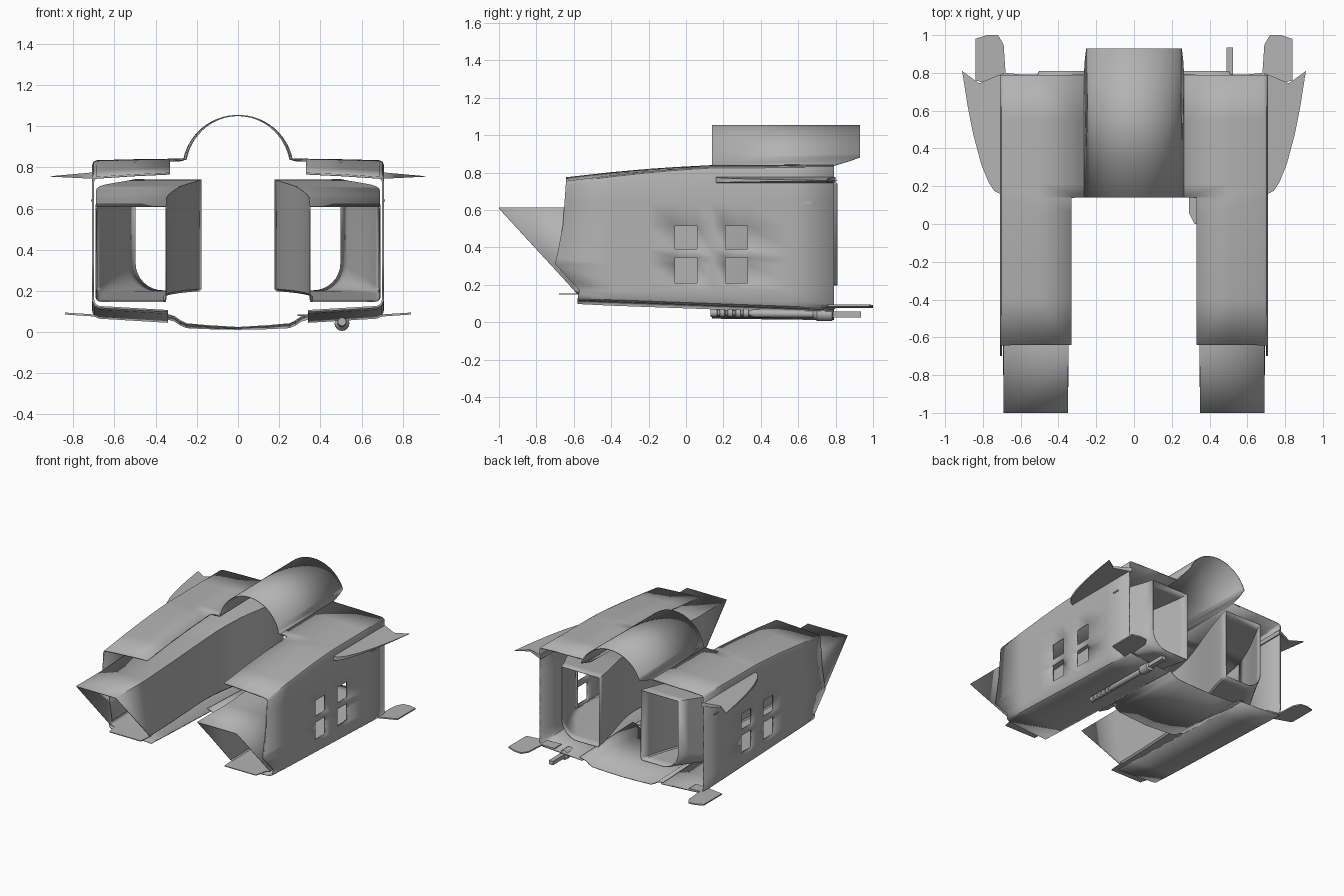
import bpy, bmesh, math
from mathutils import Vector

cube = bpy.data.objects.get("Cube")
if cube:
    bpy.data.objects.remove(cube, do_unlink=True)

grey = bpy.data.materials.new("hull_grey")
grey.use_nodes = True
grey.diffuse_color = (0.45, 0.45, 0.45, 1)
grey.node_tree.nodes["Principled BSDF"].inputs["Base Color"].default_value = (0.45, 0.45, 0.45, 1)


def finish(name, bm, mirror=False, thick=0, angle=30):
    bmesh.ops.recalc_face_normals(bm, faces=bm.faces[:])
    mesh = bpy.data.meshes.new(name)
    bm.to_mesh(mesh)
    bm.free()
    mesh.materials.append(grey)
    ob = bpy.data.objects.new(name, mesh)
    bpy.context.collection.objects.link(ob)
    if thick:
        mod = ob.modifiers.new("thickness", "SOLIDIFY")
        mod.thickness = thick
        mod.offset = 0
    if mirror:
        ob.modifiers.new("mirror", "MIRROR")
    bpy.ops.object.select_all(action="DESELECT")
    ob.select_set(True)
    bpy.context.view_layer.objects.active = ob
    bpy.ops.object.shade_smooth_by_angle(angle=math.radians(angle))
    return ob


def loft(name, rows, closed=False, skip=None, caps=False, **kw):
    """Join rows of points with quads; skip(centre) leaves holes."""
    bm = bmesh.new()
    vs = [[bm.verts.new(p) for p in row] for row in rows]
    n = len(rows[0])
    for a, b in zip(vs, vs[1:]):
        for i in range(n if closed else n - 1):
            j = (i + 1) % n
            quad = (a[i], a[j], b[j], b[i])
            centre = sum((v.co for v in quad), Vector()) / 4
            if not (skip and skip(centre)):
                bm.faces.new(quad)
    if caps:
        bm.faces.new(vs[0])
        bm.faces.new(vs[-1])
    return finish(name, bm, **kw)


def plate(name, outline, top, bottom, **kw):
    """Flat outline in x and y with top and bottom heights given as functions of x."""
    rows = [[(x, y, f(x)) for x, y in outline] for f in (bottom, top)]
    return loft(name, rows, closed=True, caps=True, **kw)


def lerp_table(t, table):
    for (a, u), (b, v) in zip(table, table[1:]):
        if t <= b:
            return u + (v - u) * max(0, (t - a) / (b - a))
    return table[-1][1]


def ease(t):
    t = min(1, max(0, t))
    return t * t * (3 - 2 * t)


# Side hulls: roof, outer wall with window holes, and underside in one shell
ROOF = [(-0.64, 0.77), (-0.4, 0.797), (-0.14, 0.82), (0.14, 0.835), (0.79, 0.838)]
FRONT = [(0.12, -0.58), (0.17, -0.57), (0.31, -0.7), (0.5, -0.66), (0.77, -0.64)]
WIN_Y = [(-0.06, 0.06), (0.21, 0.33)]
WIN_Z = [(0.21, 0.345), (0.39, 0.515)]


def hull_row(y, first):
    roof = lerp_table(y, ROOF)
    low = 0.12 - 0.05 * (y + 0.58) / 1.37
    drop = 0.02 - 0.012 * ease((y + 0.64) / 0.8)
    pts = [(0.33 if y < 0.14 else 0.265, roof), (0.5, roof - drop * 0.4), (0.685, roof - drop),
           (0.699, roof - drop - 0.006), (0.704, roof - drop - 0.02)]
    pts += [(0.704, z) for z in (0.64, 0.515, 0.39, 0.345, 0.31, 0.21, 0.17)]
    pts += [(0.703, low + 0.03), (0.695, low + 0.01), (0.675, low), (0.34, low - 0.02)]
    return [(x, lerp_table(z, FRONT) if first else y, z) for x, z in pts]


def in_window(c):
    return c.x > 0.7 and any(a < c.y < b for a, b in WIN_Y) and any(a < c.z < b for a, b in WIN_Z)


stations = [-0.64, -0.4, -0.2, -0.06, 0.06, 0.139, 0.141, 0.21, 0.33, 0.55, 0.79]
loft("side_hull", [hull_row(y, i == 0) for i, y in enumerate(stations)],
     skip=in_window, mirror=True, thick=0.01)


# Ducts: raked open nose, straight middle, rear sweeping inward
def duct_row(y_top, y_low):
    y = max(y_top, -0.6)
    inward = ease((y - 0.05) / 0.9) / ease(0.76 / 0.9)
    outward = ease((y - 0.3) / 0.7) / ease(0.51 / 0.7)
    x_in, x_out = 0.35 - 0.17 * inward, 0.69 - 0.19 * outward
    z_low = 0.15 + 0.05 * ease((y + 0.6) / 1.4)
    z_top = lerp_table(y, [(-0.6, 0.61), (0.1, 0.65), (0.45, 0.71), (0.81, 0.74)])
    r = 0.025 + 0.11 * outward
    pts = [(x_in, z_top), (x_in, z_low + 0.01), (x_in + 0.01, z_low)]
    for k in range(9):
        a = math.pi / 2 * k / 8
        pts.append((x_out - r + r * math.sin(a), z_low + r - r * math.cos(a)))
    pts.append((x_out, z_top))
    return [(x, y_low + (y_top - y_low) * (z - z_low) / (z_top - z_low), z) for x, z in pts]


def open_to_cabin(c):
    return c.x > 0.68 and c.z > 0.2 and -0.6 < c.y < 0.34


rows = [duct_row(-1, -0.58), duct_row(-0.64, -0.56), duct_row(-0.3, -0.3)]
rows += [duct_row(y, y) for y in [0.05 + 0.076 * k for k in range(11)]]
loft("duct", rows, closed=True, skip=open_to_cabin, mirror=True, thick=0.006)

# Lip below each duct mouth
plate("mouth_lip", [(0.36, -0.68), (0.63, -0.68), (0.66, -0.56), (0.35, -0.56)],
      lambda x: 0.153, lambda x: 0.147, mirror=True)

# Half-round hood along the top, with flanges and raked rear corners
hood = []
for t in (0, 1):
    row = []
    for k in range(33):
        a = math.radians(11 + 158 * k / 32)
        x, z = 0.268 * math.cos(a), 0.787 + 0.265 * math.sin(a)
        rear = 0.79 + 0.14 * min(1, (z - 0.837) / 0.04)
        row.append((x * (0.96 + 0.04 * t), rear if t else 0.14, z))
    ends = [(s * 0.33, 0.79 if t else 0.14, 0.836) for s in (1, -1)]
    hood.append([ends[0]] + row + [ends[1]])
loft("hood", hood, thick=0.006)

# Belly pan bridging the two hulls
pan = [(0.36, 0.068), (0.31, 0.055), (0.28, 0.035), (0.25, 0.022), (0.15, 0.017), (0, 0.014)]
section = pan + [(-x, z) for x, z in pan[-2::-1]]
loft("belly_pan", [[(x, y, z + lift * (0.2 + abs(x))) for x, z in section]
                   for y, lift in ((0.14, 0.04), (0.79, 0))], thick=0.006)

# Small bracket on one inner edge
plate("inner_bracket", [(0.29, 0.14), (0.29, 0.06), (0.32, 0), (0.34, 0), (0.34, 0.14)],
      lambda x: 0.085, lambda x: 0.079)

# Upper winglets, thick at the root and sharp at the tip
wing = [(0.69, 0.15), (0.74, 0.175), (0.77, 0.22), (0.81, 0.32), (0.85, 0.47),
        (0.88, 0.62), (0.91, 0.81), (0.82, 0.745), (0.69, 0.8)]
plate("upper_winglet", wing, lambda x: 0.757 + 0.09 * (0.912 - x),
      lambda x: 0.755 - 0.05 * (0.912 - x), mirror=True)

# Lower tail fins
fin = [(0.58, 0.7), (0.68, 0.72), (0.84, 0.76), (0.84, 0.98), (0.78, 1), (0.72, 1),
       (0.69, 0.95), (0.68, 0.8), (0.58, 0.79)]
plate("tail_fin", fin, lambda x: 0.095 - 0.065 * (0.84 - x),
      lambda x: 0.085 - 0.065 * (0.84 - x), mirror=True)

# Small side grips
plate("side_grip", [(0.7, 0.62), (0.715, 0.62), (0.715, 0.67), (0.7, 0.67)],
      lambda x: 0.645, lambda x: 0.635, mirror=True)


# Gun under one hull: ringed barrel, tapered body and a flat stock
profile = [(0.13, 0.014), (0.13, 0.02)]
for k in range(5):
    y = 0.14 + 0.042 * k
    profile += [(y, 0.022), (y + 0.025, 0.022), (y + 0.028, 0.015), (y + 0.038, 0.015)]
profile += [(0.36, 0.022), (0.68, 0.02), (0.7, 0.036), (0.78, 0.036), (0.79, 0.015)]
gun = []
for y, r in profile:
    z = 0.05 - 0.012 * (y - 0.13)
    gun.append([(0.505 + r * math.cos(a), y, z + r * math.sin(a))
                for a in [math.tau * k / 16 for k in range(16)]])
loft("gun", gun, closed=True, caps=True)
plate("gun_stock", [(0.49, 0.72), (0.525, 0.72), (0.525, 0.935), (0.49, 0.935)],
      lambda x: 0.056, lambda x: 0.026)
